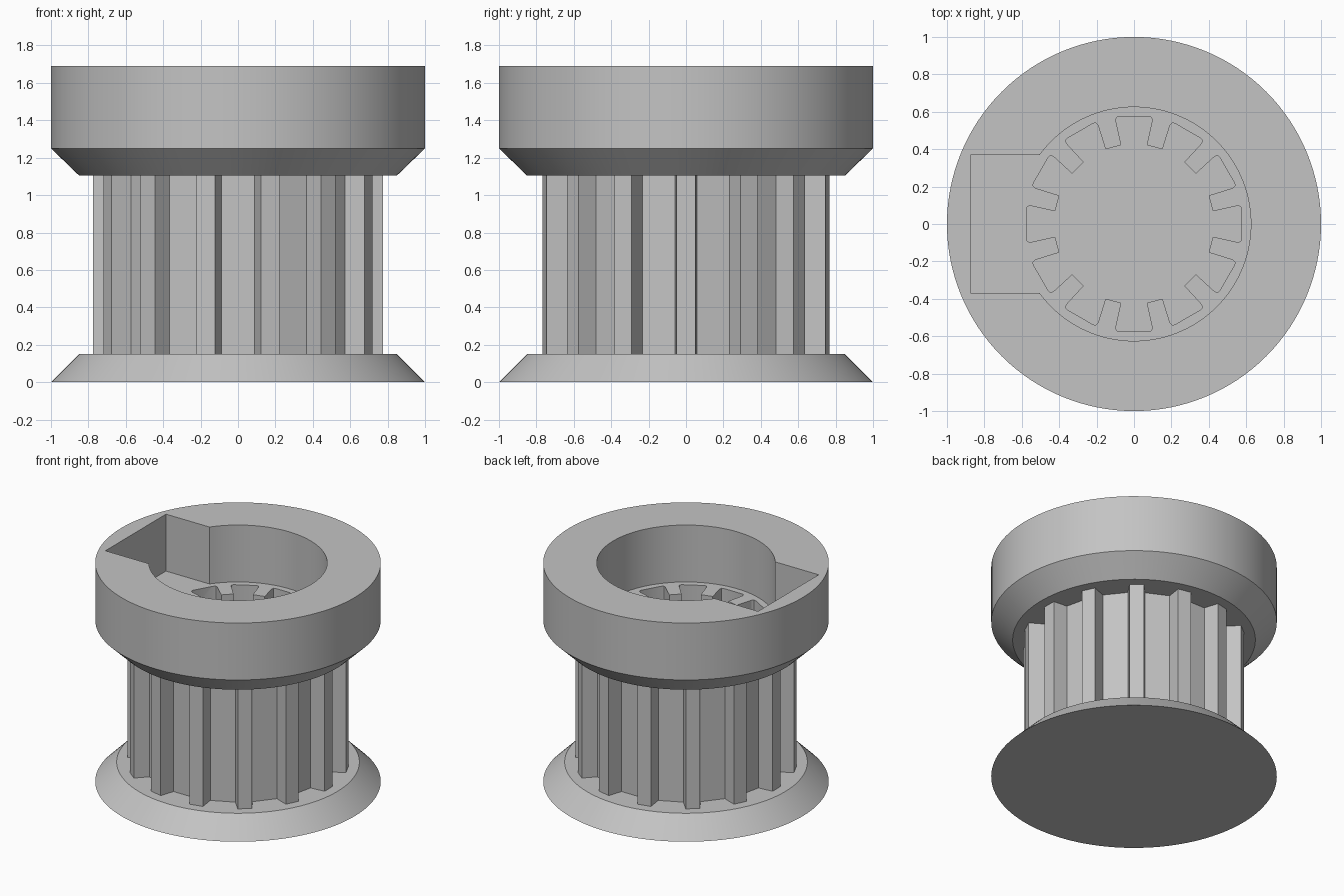
import bpy, bmesh
from math import pi, sin, cos, asin

if "Cube" in bpy.data.objects:
    bpy.data.objects.remove(bpy.data.objects["Cube"])

GREY = (0.55, 0.55, 0.55, 1)
grey = bpy.data.materials.new("plain_grey")
grey.use_nodes = True
grey.diffuse_color = GREY
grey.node_tree.nodes["Principled BSDF"].inputs["Base Color"].default_value = GREY


def loft(name, rings):
    """Closed solid through a stack of (outline, z) rings."""
    bm = bmesh.new()
    loops = [[bm.verts.new((x, y, z)) for x, y in pts] for pts, z in rings]
    n = len(loops[0])
    for low, high in zip(loops, loops[1:]):
        for i in range(n):
            j = (i + 1) % n
            bm.faces.new((low[i], low[j], high[j], high[i]))
    bm.faces.new(loops[0])
    bm.faces.new(loops[-1])
    bmesh.ops.recalc_face_normals(bm, faces=bm.faces)
    mesh = bpy.data.meshes.new(name)
    bm.to_mesh(mesh)
    bm.free()
    mesh.materials.append(grey)
    obj = bpy.data.objects.new(name, mesh)
    bpy.context.collection.objects.link(obj)
    return obj


def circle(r, n=128):
    return [(r * cos(2 * pi * i / n), r * sin(2 * pi * i / n)) for i in range(n)]


def toothed(count, half):
    """Repeat a mirrored (radius, offset) tooth profile around the axis."""
    tooth = [(u, -t) for u, t in half] + [(u, t) for u, t in reversed(half)]
    angles = [2 * pi * k / count for k in range(count)]
    return [(u * cos(a) - t * sin(a), u * sin(a) + t * cos(a))
            for a in angles for u, t in tooth]


def activate(obj):
    bpy.ops.object.select_all(action='DESELECT')
    obj.select_set(True)
    bpy.context.view_layer.objects.active = obj


def cut(obj, cutter):
    activate(obj)
    mod = obj.modifiers.new("cut", 'BOOLEAN')
    mod.operation = 'DIFFERENCE'
    mod.solver = 'EXACT'
    mod.object = cutter
    bpy.ops.object.modifier_apply(modifier=mod.name)


# Heights of the stacked parts
RIM, NECK, FLOOR, TOP = 0.15, 1.105, 1.25, 1.69

# Base flange, toothed drum and collar
base = loft("base_flange", [(circle(1), 0), (circle(0.85), RIM)])
drum_outline = toothed(14, [(0.663, 0.06), (0.775, 0.05)])
drum = loft("toothed_drum", [(drum_outline, RIM), (drum_outline, NECK)])
collar = loft("collar", [(circle(0.85), NECK), (circle(1), FLOOR), (circle(1), TOP)])

# Splined socket with rounded outer corners, through collar and drum
spline = toothed(12, [(0.422, 0.068), (0.553, 0.097), (0.57, 0.094), (0.575, 0.08)])
socket = loft("socket_cutter", [(spline, RIM + 0.05), (spline, TOP + 0.1)])

# Round recess with a square side pocket
R, W, X = 0.625, 0.37, -0.875
half_angle = pi - asin(W / R)
arc = [(R * cos(a), R * sin(a))
       for a in (half_angle * (i / 48 - 1) for i in range(97))]
recess_outline = arc + [(X, W), (X, -W)]
recess = loft("recess_cutter", [(recess_outline, FLOOR), (recess_outline, TOP + 0.1)])

cut(collar, recess)
cut(collar, socket)
cut(drum, socket)
for cutter in (socket, recess):
    bpy.data.objects.remove(cutter)

for part in (base, drum, collar):
    activate(part)
    bpy.ops.object.shade_smooth_by_angle(angle=pi / 9)
